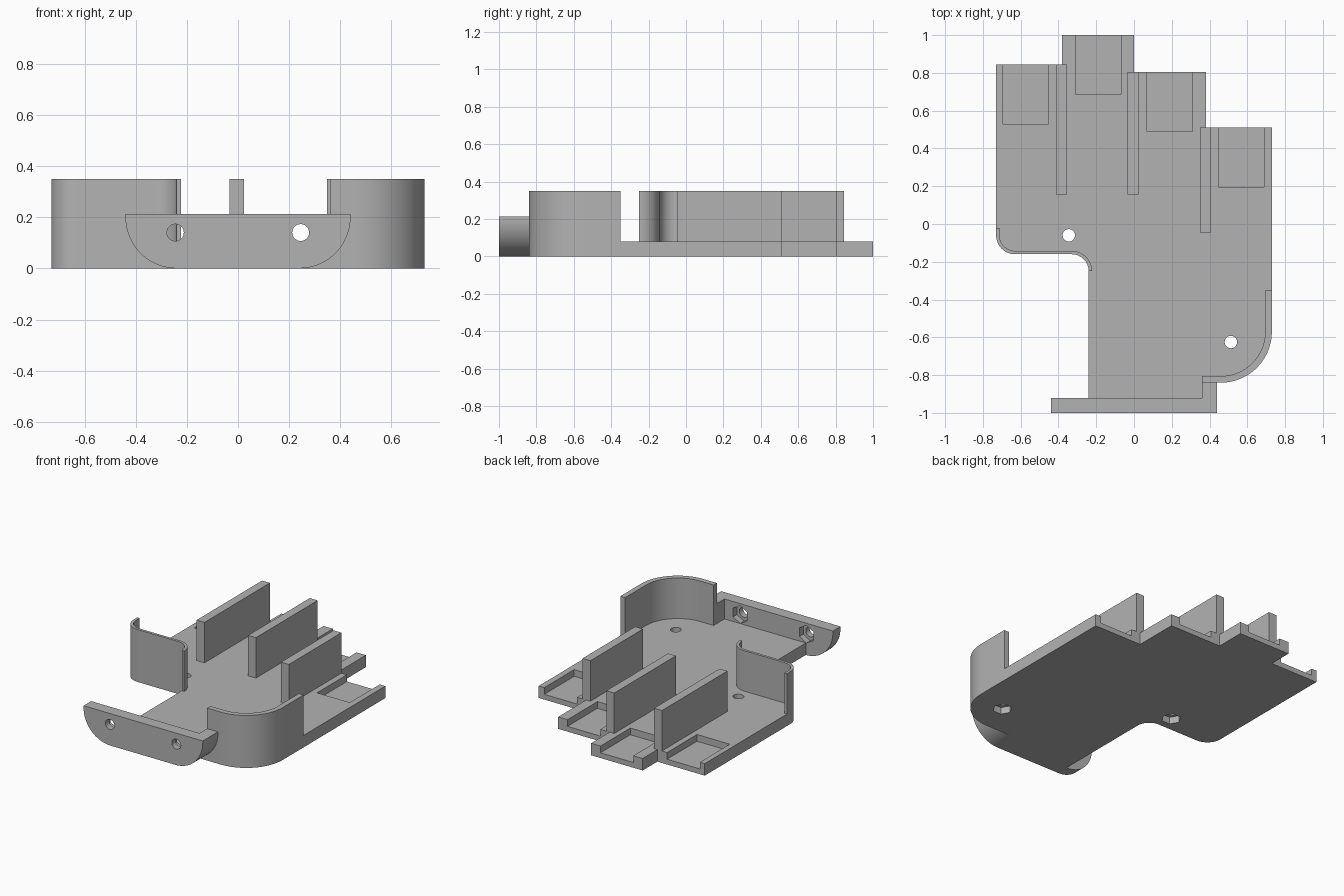
import bpy, bmesh
from math import radians, cos, sin, pi
from mathutils import Matrix

cube = bpy.data.objects.get("Cube")
if cube:
    bpy.data.objects.remove(cube, do_unlink=True)

grey = bpy.data.materials.new("plain grey")
grey.use_nodes = True
COLOUR = (0.45, 0.45, 0.45, 1)
grey.diffuse_color = COLOUR
grey.node_tree.nodes["Principled BSDF"].inputs["Base Color"].default_value = COLOUR

FLOOR, TOP = 0.08, 0.35
FRONT = Matrix.Rotation(pi / 2, 4, 'X')  # maps profile (x, y, depth) to (x, -depth, y)


def arc(cx, cy, r, start, end, steps=16):
    angles = [radians(start + (end - start) * i / steps) for i in range(steps + 1)]
    return [(cx + r * cos(a), cy + r * sin(a)) for a in angles]


def prism(name, outline, low, high, matrix=None):
    """Extrude a flat outline between two heights."""
    bm = bmesh.new()
    face = bm.faces.new([bm.verts.new((x, y, low)) for x, y in outline])
    moved = bmesh.ops.extrude_face_region(bm, geom=[face])["geom"]
    bmesh.ops.translate(bm, vec=(0, 0, high - low),
                        verts=[v for v in moved if isinstance(v, bmesh.types.BMVert)])
    if matrix:
        bm.transform(matrix)
    bmesh.ops.recalc_face_normals(bm, faces=bm.faces)
    mesh = bpy.data.meshes.new(name)
    bm.to_mesh(mesh)
    bm.free()
    mesh.materials.append(grey)
    obj = bpy.data.objects.new(name, mesh)
    bpy.context.collection.objects.link(obj)
    return obj


def box(name, x0, x1, y0, y1, z0, z1):
    return prism(name, [(x0, y0), (x1, y0), (x1, y1), (x0, y1)], z0, z1)


def activate(obj):
    bpy.ops.object.select_all(action='DESELECT')
    obj.select_set(True)
    bpy.context.view_layer.objects.active = obj


def cut(obj, cutter):
    activate(obj)
    mod = obj.modifiers.new("cut", 'BOOLEAN')
    mod.operation, mod.solver, mod.object = 'DIFFERENCE', 'EXACT', cutter
    bpy.ops.object.modifier_apply(modifier=mod.name)
    bpy.data.objects.remove(cutter, do_unlink=True)


def smooth(obj):
    activate(obj)
    bpy.ops.object.shade_smooth_by_angle(angle=radians(30))


def circle(x, y, r, sides, turn=0):
    return arc(x, y, r, turn, turn + 360, sides)[:-1]


# Outer edges of the two curved walls, shared with the base plate
left_outer = [(-0.73, -0.02)] + arc(-0.63, -0.06, 0.10, 180, 270) + arc(-0.33, -0.25, 0.09, 90, 0)
left_inner = [(-0.712, -0.02)] + arc(-0.63, -0.06, 0.082, 180, 270) + arc(-0.33, -0.25, 0.108, 90, 0)
right_outer = [(0.36, -0.84)] + arc(0.46, -0.57, 0.27, -90, 0) + [(0.73, -0.35)]
right_inner = [(0.36, -0.805)] + arc(0.46, -0.57, 0.235, -90, 0) + [(0.695, -0.35)]

# Base plate with stepped back edge
back_steps = [(0.73, 0.51), (0.38, 0.51), (0.38, 0.805), (0, 0.805),
              (0, 1), (-0.38, 1), (-0.38, 0.845), (-0.73, 0.845)]
base = prism("base_plate", left_outer + [(-0.24, -0.84)] + right_outer + back_steps, 0, FLOOR)

# Shallow pockets open at the back
for x, y in [(-0.573, 0.845), (-0.19, 1), (0.19, 0.805), (0.568, 0.51)]:
    cut(base, box("pocket", x - 0.121, x + 0.121, y - 0.315, y + 0.05, 0.035, 0.2))

# Screw holes with hexagonal nut recesses underneath
for x, y in [(-0.345, -0.06), (0.513, -0.625)]:
    cut(base, prism("hole", circle(x, y, 0.033, 32), -0.1, 0.2))
    cut(base, prism("nut_recess", circle(x, y, 0.06, 6), -0.1, 0.045))
smooth(base)

# Curved walls
smooth(prism("left_wall", left_outer + left_inner[::-1], FLOOR, TOP))
smooth(prism("right_wall", right_outer + right_inner[::-1], FLOOR, TOP))

# Dividers between the bays
for name, x, y0, y1 in [("right_divider", -0.385, 0.155, 0.845),
                        ("middle_divider", -0.005, 0.155, 0.805),
                        ("left_divider", 0.378, -0.045, 0.51)]:
    box(name, x - 0.029, x + 0.029, y0, y1, FLOOR, TOP)

# Front mounting plate with rounded lower corners, joined to the base
profile = arc(-0.24, 0.2, 0.2, 180, 270) + arc(0.24, 0.2, 0.2, 270, 360) + [(0.44, 0.213), (-0.44, 0.213)]
plate = prism("front_plate", profile, 0.84, 1, FRONT)
cut(plate, box("bay", -0.6, 0.36, -0.92, -0.7, FLOOR, 0.4))
cut(plate, box("side_gap", -0.6, -0.24, -0.92, -0.7, -0.1, 0.4))
for x in (-0.245, 0.245):
    cut(plate, prism("hole", circle(x, 0.14, 0.033, 32), 0.8, 1.1, FRONT))
    cut(plate, prism("nut_recess", circle(x, 0.14, 0.059, 6, 30), 0.9, 0.96, FRONT))
smooth(plate)
